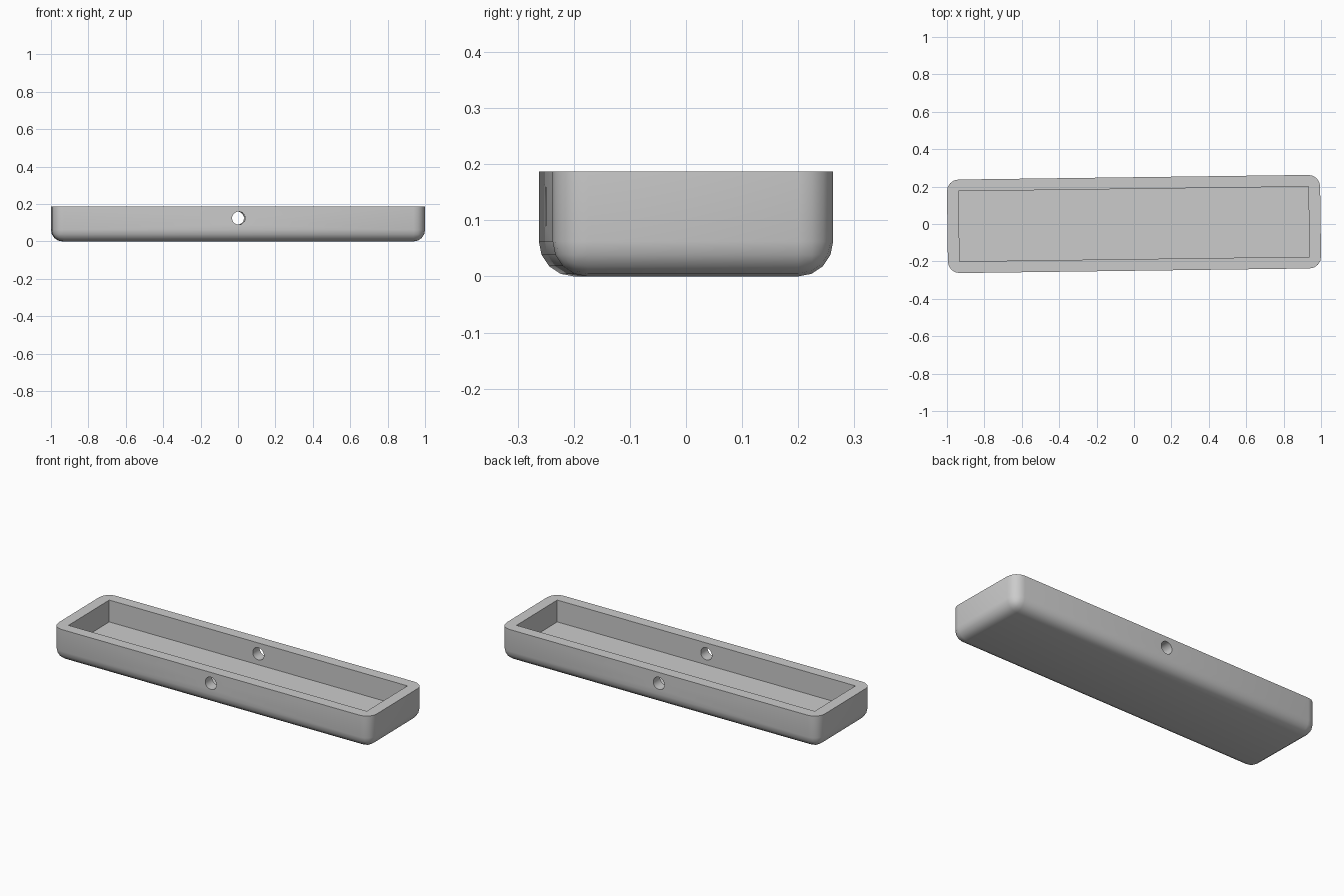
import bpy, bmesh, math
from mathutils import Matrix, Vector

if "Cube" in bpy.data.objects:
    bpy.data.objects.remove(bpy.data.objects["Cube"])

HX, HY, H = 0.9977, 0.25, 0.1875   # half length, half width, height
WALL = 0.0625
TURN = 0.0132                      # slight turn about z


def box(name, hx, hy, z0, z1, fillet=0.0):
    bm = bmesh.new()
    bmesh.ops.create_cube(bm, size=1)
    for v in bm.verts:
        v.co = Vector((v.co.x * 2 * hx, v.co.y * 2 * hy, z0 if v.co.z < 0 else z1))
    if fillet:
        # round everything except the top rim
        edges = [e for e in bm.edges if min(v.co.z for v in e.verts) < z1 - 1e-4]
        bmesh.ops.bevel(bm, geom=edges, offset=fillet, offset_type='OFFSET',
                        segments=4, profile=0.5, affect='EDGES')
    return finish(name, bm)


def finish(name, bm):
    me = bpy.data.meshes.new(name)
    bm.to_mesh(me)
    bm.free()
    ob = bpy.data.objects.new(name, me)
    bpy.context.collection.objects.link(ob)
    ob.rotation_euler.z = TURN
    return ob


# rounded tray body
tray = box("tray", HX, HY, 0, H, WALL)

# cavity cutter
cavity = box("cavity_cutter", HX - WALL, HY - WALL, 0.0625, H + 0.2)

# cross hole through both long walls
bm = bmesh.new()
bmesh.ops.create_cone(bm, cap_ends=True, segments=32, radius1=0.035, radius2=0.035, depth=1,
                      matrix=Matrix.Translation((0, 0, 0.125)) @ Matrix.Rotation(math.pi / 2, 4, 'X'))
hole = finish("hole_cutter", bm)

bpy.context.view_layer.objects.active = tray
tray.select_set(True)
for cutter in (cavity, hole):
    mod = tray.modifiers.new(cutter.name, 'BOOLEAN')
    mod.operation = 'DIFFERENCE'
    mod.solver = 'EXACT'
    mod.object = cutter
    bpy.ops.object.modifier_apply(modifier=mod.name)
    bpy.data.objects.remove(cutter)

bpy.ops.object.shade_smooth_by_angle(angle=math.radians(30))
